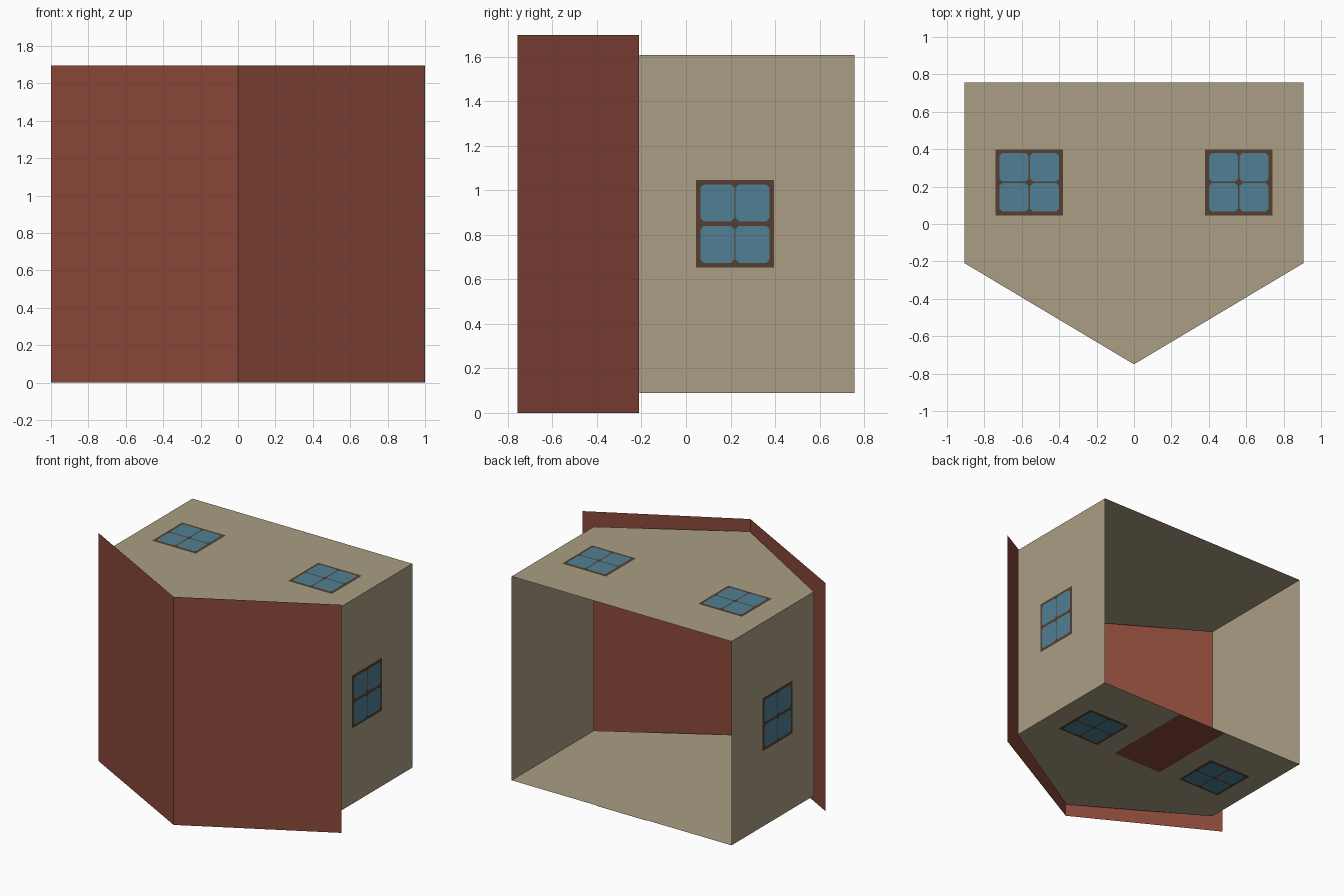
import bpy, bmesh
from mathutils import Vector

if "Cube" in bpy.data.objects:
    bpy.data.objects.remove(bpy.data.objects["Cube"])


def material(name, rgb):
    lin = [((c / 255 + 0.055) / 1.055) ** 2.4 for c in rgb]
    m = bpy.data.materials.new(name)
    m.diffuse_color = (*lin, 1)
    m.use_nodes = True
    m.node_tree.nodes["Principled BSDF"].inputs["Base Color"].default_value = m.diffuse_color
    return m


TAN = material("tan wall", (170, 158, 132))
RED = material("roof red", (139, 72, 58))
BROWN = material("frame brown", (83, 62, 46))
BLUE = material("glass blue", (80, 127, 148))


def finish(name, bm, mat):
    me = bpy.data.meshes.new(name)
    bm.to_mesh(me)
    bm.free()
    me.materials.append(mat)
    ob = bpy.data.objects.new(name, me)
    bpy.context.collection.objects.link(ob)


# house shell lying on its back: gable outline extruded upward, open at base and roof side
W, Z0, Z1, BASE, EAVE = 0.905, 0.09, 1.607, 0.757, -0.21
bm = bmesh.new()
outline = [(-W, EAVE), (0, -0.75), (W, EAVE), (W, BASE), (-W, BASE)]
low = [bm.verts.new((x, y, Z0)) for x, y in outline]
high = [bm.verts.new((x, y, Z1)) for x, y in outline]
bm.faces.new(low[::-1])
bm.faces.new(high)
for i in (2, 4):
    j = (i + 1) % 5
    bm.faces.new((low[i], low[j], high[j], high[i]))
finish("house_walls", bm, TAN)

# roof: one folded sheet
bm = bmesh.new()
fold = [(-1, -0.212), (0, -0.757), (1, -0.212)]
low = [bm.verts.new((x, y, 0)) for x, y in fold]
high = [bm.verts.new((x, y, 1.697)) for x, y in fold]
for i in range(2):
    bm.faces.new((low[i], low[i + 1], high[i + 1], high[i]))
finish("roof", bm, RED)


def plate(bm, centre, u, v, w, h, lift, cut=0.0):
    """Flat rectangle in the plane of u and v, with optional cut corners."""
    u, v = Vector(u), Vector(v)
    o = Vector(centre) + u.cross(v) * lift
    a, b = w / 2, h / 2
    if cut:
        pts = [(a, -b + cut), (a, b - cut), (a - cut, b), (-a + cut, b),
               (-a, b - cut), (-a, -b + cut), (-a + cut, -b), (a - cut, -b)]
    else:
        pts = [(a, -b), (a, b), (-a, b), (-a, -b)]
    bm.faces.new([bm.verts.new(o + u * p + v * q) for p, q in pts])


def window(name, centre, u, v, w, h, gap_u, gap_v):
    bm = bmesh.new()
    plate(bm, centre, u, v, w, h, 0.003)
    finish(name + "_frame", bm, BROWN)
    bm = bmesh.new()
    pw, ph = (w - 0.04 - gap_u) / 2, (h - 0.04 - gap_v) / 2
    for su in (-1, 1):
        for sv in (-1, 1):
            c = (Vector(centre) + Vector(u) * su * (pw + gap_u) / 2
                 + Vector(v) * sv * (ph + gap_v) / 2)
            plate(bm, c, u, v, pw, ph, 0.005, 0.015)
    finish(name + "_panes", bm, BLUE)


# windows on both sides and on both gables
for s, side in ((-1, "left"), (1, "right")):
    window(side + "_wall_window", (s * W, 0.22, 0.85), (0, s, 0), (0, 0, 1),
           0.35, 0.393, 0.006, 0.02)
    window(side + "_upper_gable_window", (s * 0.56, 0.223, Z1), (1, 0, 0), (0, 1, 0),
           0.36, 0.353, 0.009, 0.009)
    window(side + "_lower_gable_window", (s * 0.56, 0.223, Z0), (-1, 0, 0), (0, 1, 0),
           0.36, 0.353, 0.009, 0.009)

# door on the lower gable, reaching the base edge
bm = bmesh.new()
plate(bm, (0, 0.395, Z0), (-1, 0, 0), (0, 1, 0), 0.42, 0.724, 0.003)
finish("door", bm, RED)
